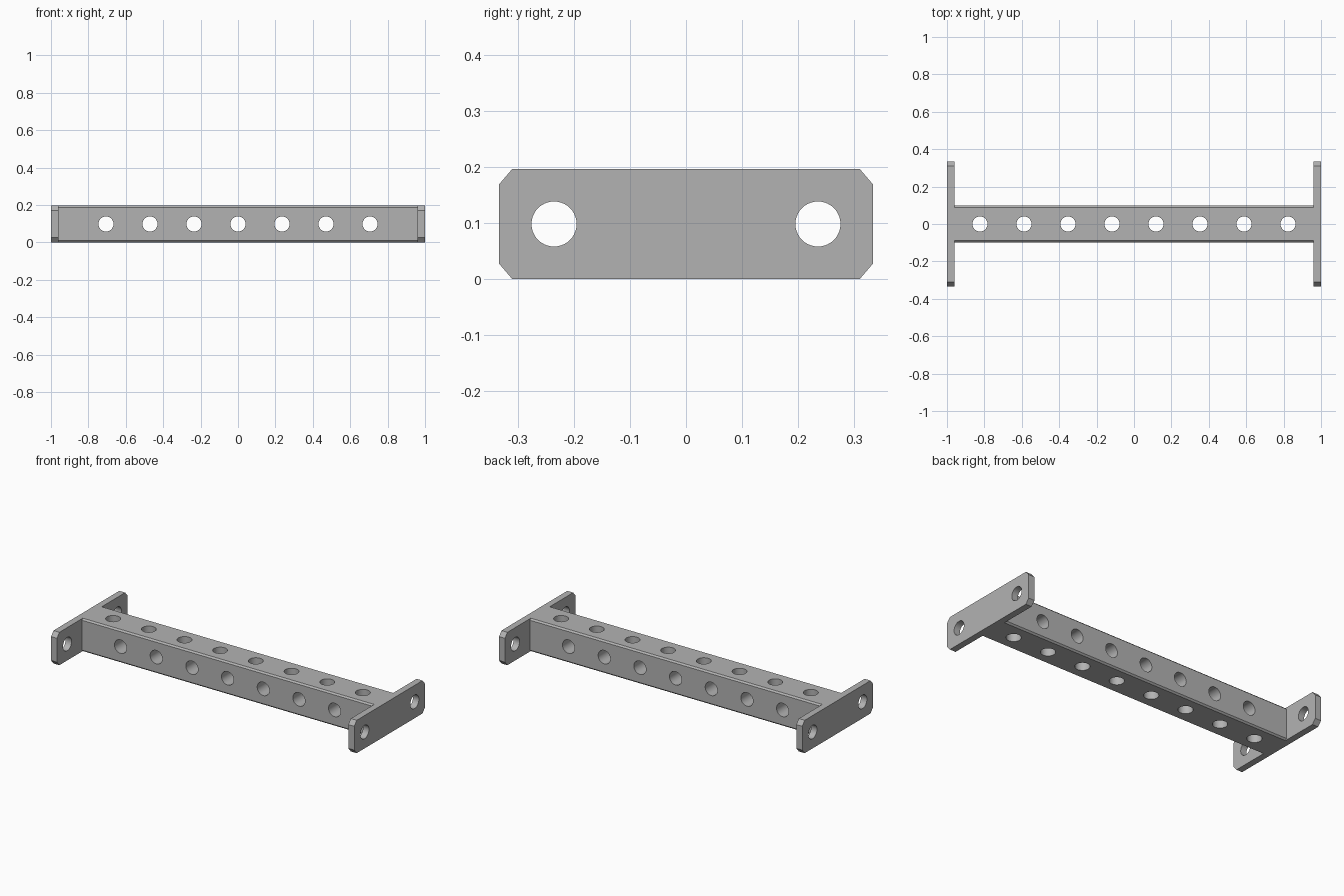
import bpy, bmesh, math
from mathutils import Matrix

if "Cube" in bpy.data.objects:
    bpy.data.objects.remove(bpy.data.objects["Cube"])

H = 0.196          # beam width and height
PITCH = 2 / 8.5    # hole spacing
R = 0.0402         # hole radius
T = 0.039          # end plate thickness

grey = bpy.data.materials.new("grey metal")
grey.diffuse_color = (0.45, 0.45, 0.45, 1)
grey.use_nodes = True
grey.node_tree.nodes["Principled BSDF"].inputs["Base Color"].default_value = grey.diffuse_color


def prism(name, hy, cy, cz, x0, x1):
    """Rectangle with cut corners in the YZ plane, extruded along X."""
    hz = H / 2
    pts = [(hy - cy, -hz), (hy, -hz + cz), (hy, hz - cz), (hy - cy, hz),
           (-hy + cy, hz), (-hy, hz - cz), (-hy, -hz + cz), (-hy + cy, -hz)]
    bm = bmesh.new()
    face = bm.faces.new([bm.verts.new((x0, y, z + hz)) for y, z in pts])
    new = bmesh.ops.extrude_face_region(bm, geom=[face])["geom"]
    bmesh.ops.translate(bm, vec=(x1 - x0, 0, 0),
                        verts=[v for v in new if isinstance(v, bmesh.types.BMVert)])
    bmesh.ops.recalc_face_normals(bm, faces=bm.faces)
    return finish(name, bm)


def finish(name, bm):
    me = bpy.data.meshes.new(name)
    bm.to_mesh(me)
    bm.free()
    me.materials.append(grey)
    ob = bpy.data.objects.new(name, me)
    bpy.context.collection.objects.link(ob)
    return ob


def drill(bm, loc, axis, depth):
    rot = {'X': Matrix.Rotation(math.pi / 2, 4, 'Y'),
           'Y': Matrix.Rotation(math.pi / 2, 4, 'X'),
           'Z': Matrix.Identity(4)}[axis]
    bmesh.ops.create_cone(bm, cap_ends=True, segments=40, radius1=R, radius2=R,
                          depth=depth, matrix=Matrix.Translation(loc) @ rot)


# beam and end plates
beam = prism("drilled_beam", H / 2, 0.009, 0.009, -0.98, 0.98)
plates = [prism("end_plate_left", 0.333, 0.023, 0.027, -1, -1 + T),
          prism("end_plate_right", 0.333, 0.023, 0.027, 1 - T, 1)]

# hole cutters: sideways, vertical and through the plates
bm = bmesh.new()
for i in range(-3, 4):
    drill(bm, (i * PITCH, 0, H / 2), 'Y', 0.4)
for i in range(8):
    drill(bm, ((i - 3.5) * PITCH, 0, H / 2), 'Z', 0.4)
for sx in (-1, 1):
    for sy in (-1, 1):
        drill(bm, (sx * (1 - T / 2), sy * PITCH, H / 2), 'X', 0.2)
holes = finish("hole_cutters", bm)

# join everything into one solid, then drill it
for tool, op in [(p, 'UNION') for p in plates] + [(holes, 'DIFFERENCE')]:
    m = beam.modifiers.new(tool.name, 'BOOLEAN')
    m.operation, m.object, m.solver = op, tool, 'EXACT'
bpy.context.view_layer.objects.active = beam
beam.select_set(True)
for m in list(beam.modifiers):
    bpy.ops.object.modifier_apply(modifier=m.name)
for tool in plates + [holes]:
    bpy.data.objects.remove(tool)
bpy.ops.object.shade_smooth_by_angle(angle=math.radians(25))
